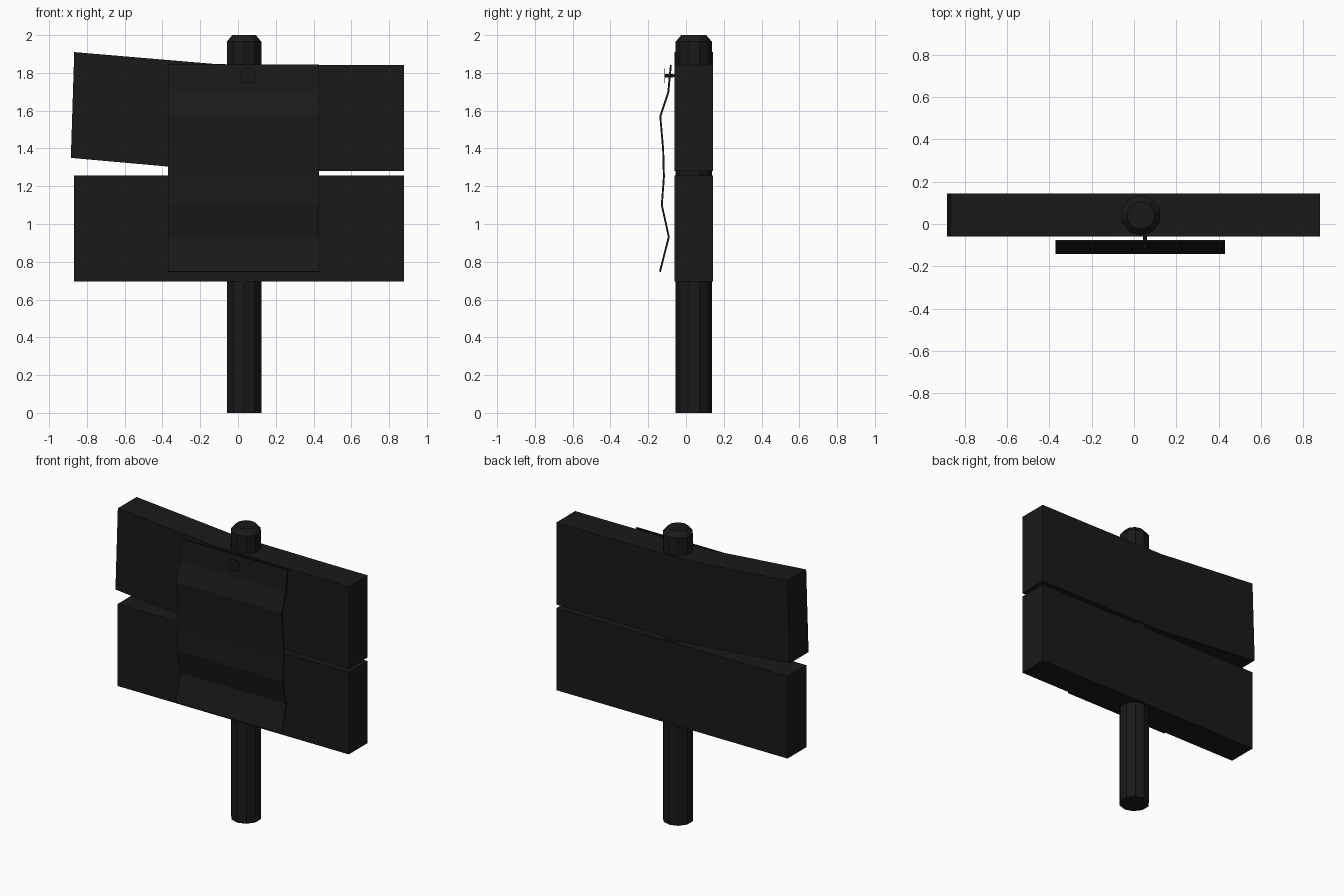
import bpy, bmesh, math

if "Cube" in bpy.data.objects:
    bpy.data.objects.remove(bpy.data.objects["Cube"])

black = bpy.data.materials.new("dark_paint")
black.diffuse_color = (0.01, 0.01, 0.01, 1)
black.use_nodes = True
black.node_tree.nodes["Principled BSDF"].inputs["Base Color"].default_value = black.diffuse_color


def finish(name, bm):
    bmesh.ops.recalc_face_normals(bm, faces=bm.faces)
    me = bpy.data.meshes.new(name)
    bm.to_mesh(me)
    bm.free()
    me.materials.append(black)
    ob = bpy.data.objects.new(name, me)
    bpy.context.collection.objects.link(ob)
    return ob


def extrude_outline(name, pts, y0, y1):
    """Solid from an (x, z) outline, extruded along y."""
    bm = bmesh.new()
    face = bm.faces.new([bm.verts.new((x, y0, z)) for x, z in pts])
    new = bmesh.ops.extrude_face_region(bm, geom=[face])["geom"]
    verts = [v for v in new if isinstance(v, bmesh.types.BMVert)]
    bmesh.ops.translate(bm, verts=verts, vec=(0, y1 - y0, 0))
    return finish(name, bm)


def turned(name, profile, sides, phase=0.0):
    """Capped solid of revolution from (radius, z) rings."""
    bm = bmesh.new()
    rings = []
    for r, z in profile:
        angles = [phase + math.tau * i / sides for i in range(sides)]
        rings.append([bm.verts.new((r * math.cos(a), r * math.sin(a), z)) for a in angles])
    for a, b in zip(rings, rings[1:]):
        for i in range(sides):
            j = (i + 1) % sides
            bm.faces.new((a[i], a[j], b[j], b[i]))
    bm.faces.new(rings[0])
    bm.faces.new(rings[-1])
    return finish(name, bm)


# Ten-sided post with a chamfered top
post = turned("post", [(0.096, 0), (0.096, 1.965), (0.066, 2.0)], 10, math.pi / 2)
post.location = (0.032, 0.041, 0)

# Straight lower plank, and upper plank bent upward at its left end
extrude_outline("lower_plank", [(-0.868, 0.695), (0.88, 0.695),
                                (0.88, 1.256), (-0.868, 1.256)], -0.06, 0.143)
extrude_outline("upper_plank", [(-0.885, 1.35), (-0.11, 1.281), (0.88, 1.28),
                                (0.88, 1.842), (0.55, 1.842), (-0.11, 1.846),
                                (-0.867, 1.91)], -0.06, 0.143)

# Wavy paper notice, as (y, z) down its height
wave = [(-0.08, 1.843), (-0.094, 1.695), (-0.136, 1.57), (-0.121, 1.395),
        (-0.117, 1.25), (-0.128, 1.10), (-0.091, 0.932), (-0.138, 0.747)]
bm = bmesh.new()
rows = [[bm.verts.new((x, y, z)) for x in (-0.37, 0.43)] for y, z in wave]
for a, b in zip(rows, rows[1:]):
    bm.faces.new((a[0], b[0], b[1], a[1]))
paper = finish("paper_notice", bm)
mod = paper.modifiers.new("thickness", "SOLIDIFY")
mod.thickness = 0.01
mod.offset = 0

# Nail pinning the notice, thin head facing forward
nail = turned("nail", [(0.008, -0.06), (0.012, 0.0), (0.045, 0.001), (0.045, 0.005)], 6)
nail.rotation_euler = (math.radians(90), 0, 0)
nail.location = (0.052, -0.11, 1.785)
